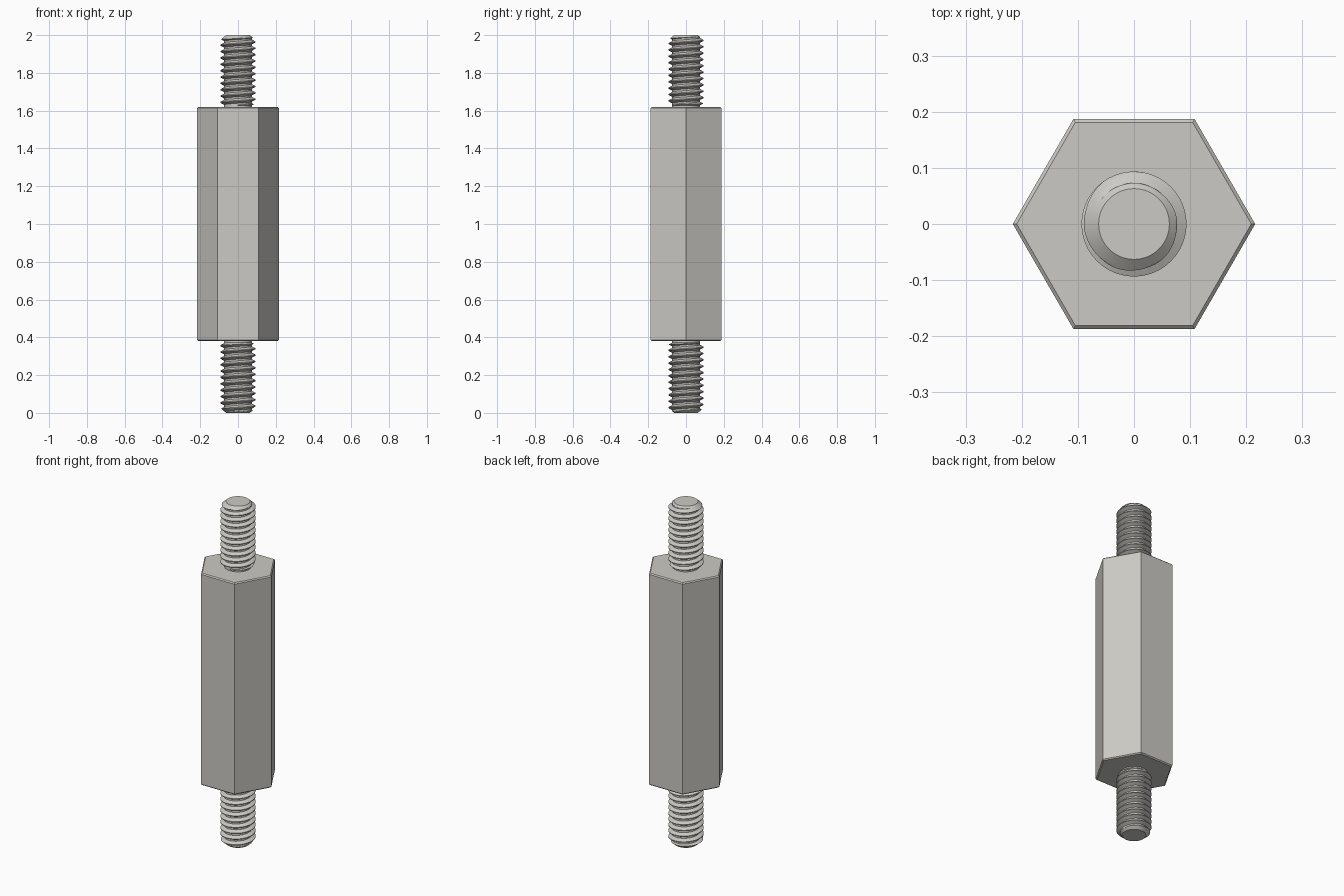
import bpy
import bmesh
import math
from mathutils import Matrix

cube = bpy.data.objects.get("Cube")
if cube:
    bpy.data.objects.remove(cube, do_unlink=True)

HEIGHT = 2.0
BODY_LOW, BODY_HIGH = 0.38, 1.62
HEX_RADIUS = 0.216
CREST, ROOT, TIP = 0.0935, 0.073, 0.063
PITCH = 0.0337
SEGMENTS = 64
SAMPLES = 16

metal = bpy.data.materials.new("satin_metal_grey")
metal.use_nodes = True
color = (0.60, 0.59, 0.555, 1.0)
metal.diffuse_color = color
metal.node_tree.nodes["Principled BSDF"].inputs["Base Color"].default_value = color


def add_object(name, bm):
    bmesh.ops.recalc_face_normals(bm, faces=bm.faces)
    mesh = bpy.data.meshes.new(name)
    bm.to_mesh(mesh)
    bm.free()
    mesh.materials.append(metal)
    obj = bpy.data.objects.new(name, mesh)
    bpy.context.collection.objects.link(obj)
    return obj


# Hexagonal body with fine chamfers around both end faces
bm = bmesh.new()
bmesh.ops.create_cone(
    bm, cap_ends=True, segments=6, radius1=HEX_RADIUS, radius2=HEX_RADIUS,
    depth=BODY_HIGH - BODY_LOW,
    matrix=Matrix.Translation((0, 0, HEIGHT / 2)) @ Matrix.Rotation(math.pi / 6, 4, "Z"))
# Turn the hexagon so that two corners lie on the x axis
corner = bm.verts[:][0].co
bmesh.ops.rotate(bm, verts=bm.verts, cent=(0, 0, 0),
                 matrix=Matrix.Rotation(-math.atan2(corner.y, corner.x), 3, "Z"))
rims = [e for e in bm.edges if abs(e.verts[0].co.z - e.verts[1].co.z) < 0.01]
bmesh.ops.bevel(bm, geom=rims, offset=0.006, segments=1, affect="EDGES")
add_object("hex_body", bm)


def thread_radius(phase):
    """V-shaped thread with narrow flats at crest and root."""
    distance = abs(phase % 1.0 - 0.5) * 2
    rise = min(max((distance - 0.125) / 0.625, 0), 1)
    return CREST + (ROOT - CREST) * rise


def threaded_stud(name, flip):
    base, top = BODY_HIGH - 0.01, HEIGHT
    turns = math.ceil((top - base) / PITCH) + 1
    bm = bmesh.new()
    columns = []
    for j in range(SEGMENTS + 1):
        turn = j / SEGMENTS
        column = []
        for i in range(-SAMPLES, turns * SAMPLES + 1):
            phase = i / SAMPLES
            z = min(max(base + PITCH * (phase + turn), base), top)
            # Chamfer the tip and run the thread out beside the body
            r = min(thread_radius(phase), TIP + (top - z) * 1.15,
                    ROOT + max(z - BODY_HIGH - 0.008, 0) * 2)
            if z == base:
                r = ROOT
            angle = math.tau * turn
            column.append(bm.verts.new((r * math.cos(angle), r * math.sin(angle), z)))
        columns.append(column)
    for a, b in zip(columns, columns[1:]):
        for i in range(len(a) - 1):
            bm.faces.new((a[i], b[i], b[i + 1], a[i + 1]))
    bmesh.ops.remove_doubles(bm, verts=bm.verts, dist=1e-5)
    bmesh.ops.dissolve_degenerate(bm, edges=bm.edges, dist=1e-5)
    # Flat caps at both ends
    bmesh.ops.holes_fill(bm, edges=[e for e in bm.edges if e.is_boundary], sides=0)
    if flip:
        # A half turn keeps the thread right-handed
        bmesh.ops.rotate(bm, verts=bm.verts, cent=(0, 0, HEIGHT / 2),
                         matrix=Matrix.Rotation(math.pi, 3, "X"))
    obj = add_object(name, bm)
    bpy.ops.object.select_all(action="DESELECT")
    obj.select_set(True)
    bpy.context.view_layer.objects.active = obj
    bpy.ops.object.shade_smooth_by_angle(angle=math.radians(30))


threaded_stud("upper_threaded_stud", False)
threaded_stud("lower_threaded_stud", True)
